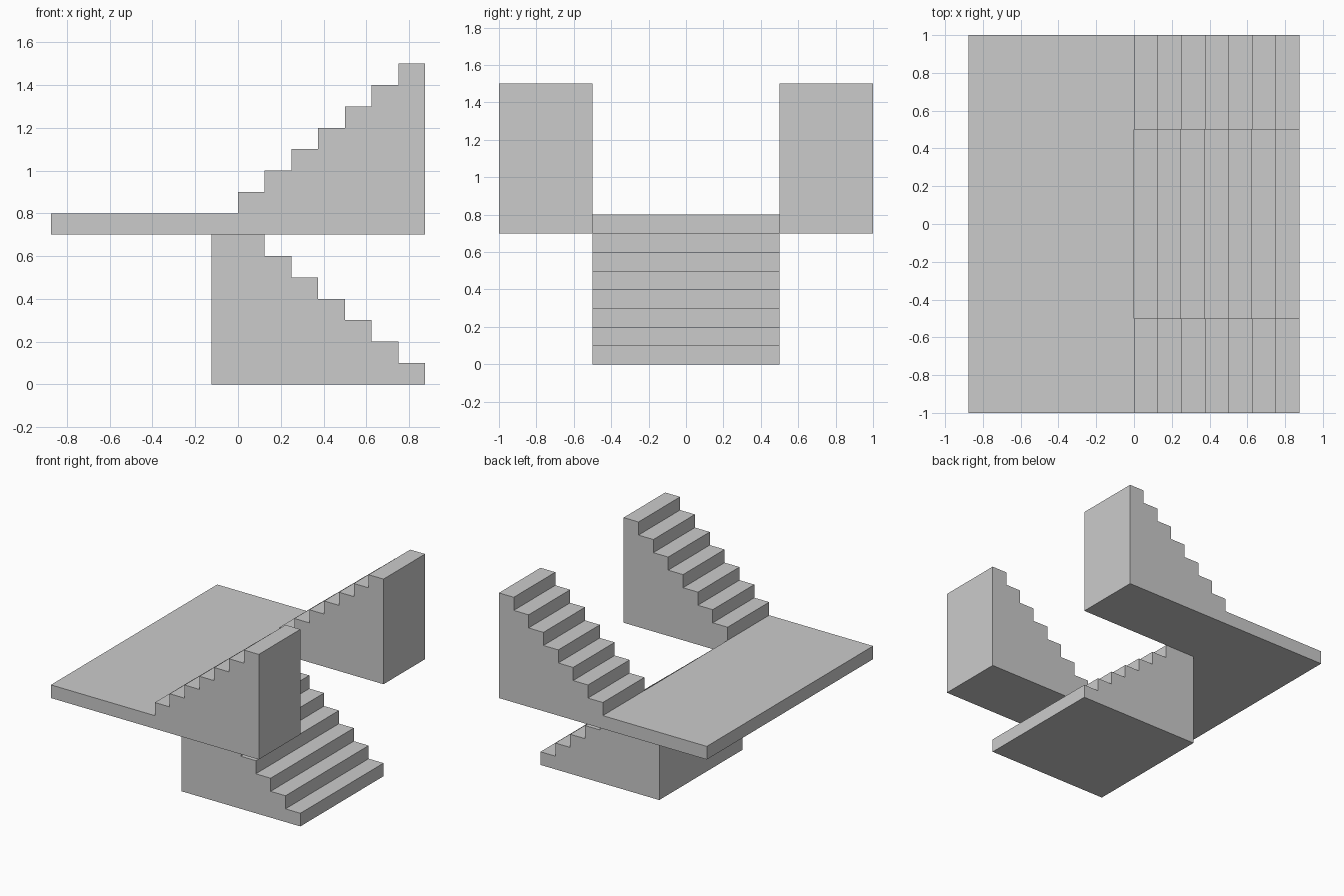
import bpy, bmesh

if "Cube" in bpy.data.objects:
    bpy.data.objects.remove(bpy.data.objects["Cube"])

RUN, RISE = 0.125, 0.1


def extrude_profile(name, pts, y0, y1):
    """Extrude an x-z outline along y into a closed solid."""
    bm = bmesh.new()
    face = bm.faces.new([bm.verts.new((x, y0, z)) for x, z in pts])
    ext = bmesh.ops.extrude_face_region(bm, geom=[face])
    verts = [v for v in ext["geom"] if isinstance(v, bmesh.types.BMVert)]
    bmesh.ops.translate(bm, verts=verts, vec=(0, y1 - y0, 0))
    bmesh.ops.recalc_face_normals(bm, faces=bm.faces)
    mesh = bpy.data.meshes.new(name)
    bm.to_mesh(mesh)
    bm.free()
    obj = bpy.data.objects.new(name, mesh)
    bpy.context.collection.objects.link(obj)
    return obj


def treads(x, z, step_x, count):
    """Stepped outline: rise first, then run, repeated."""
    pts = []
    for i in range(count):
        top = z + RISE * (i + 1)
        pts += [(x + step_x * i, top), (x + step_x * (i + 1), top)]
    return pts


# Landing between the flights
extrude_profile("landing", [(-0.875, 0.7), (0, 0.7), (0, 0.8), (-0.875, 0.8)], -1, 1)

# Wide lower flight, running back under the landing
lower = [(0.875, 0)] + treads(0.875, 0, -RUN, 7)
lower[-1] = (-0.125, 0.7)
extrude_profile("lower_flight", lower + [(-0.125, 0)], -0.5, 0.5)

# Two upper flights, mirrored across y
upper = [(0, 0.7)] + treads(0, 0.8, RUN, 7) + [(0.875, 0.7)]
flights = extrude_profile("upper_flights", upper, -1, -0.5)
mirror = flights.modifiers.new("mirror", "MIRROR")
mirror.use_axis = (False, True, False)
mirror.use_mirror_merge = False
